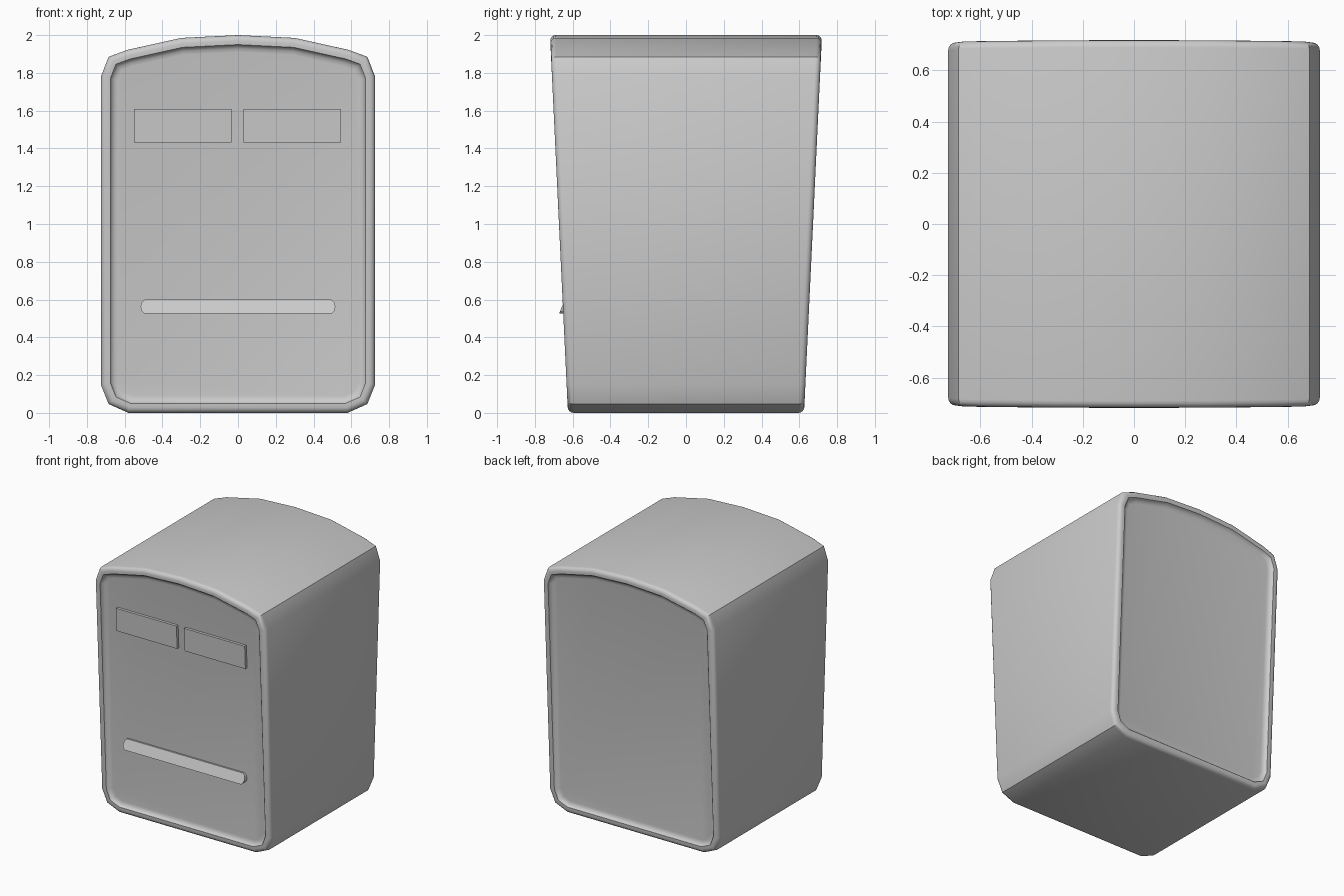
import bpy, bmesh
from math import sin, cos, pi
from mathutils import Vector

if "Cube" in bpy.data.objects:
    bpy.data.objects.remove(bpy.data.objects["Cube"])

# Right half of the front outline, bottom to top
HALF = [(0.58, 0.0), (0.685, 0.047), (0.726, 0.15), (0.726, 1.78),
        (0.685, 1.885), (0.585, 1.922), (0.30, 1.985)]
OUTLINE = [Vector(p) for p in
           HALF + [(0, 2.0)] + [(-x, z) for x, z in reversed(HALF)]]


def depth(z):
    """Half depth of the case, which widens towards the top."""
    return 0.625 + 0.0475 * z


def inset(points, d):
    """Offset a counter-clockwise outline inwards with mitred corners."""
    out = []
    n = len(points)
    for i, p in enumerate(points):
        a = (p - points[i - 1]).normalized()
        b = (points[(i + 1) % n] - p).normalized()
        na, nb = Vector((-a.y, a.x)), Vector((-b.y, b.x))
        out.append(p + (na + nb) * d / (1 + na.dot(nb)))
    return out


def loft(name, rings, smooth=True):
    """Skin equal-length rings of points and cap both ends."""
    bm = bmesh.new()
    loops = [[bm.verts.new(p) for p in ring] for ring in rings]
    n = len(loops[0])
    for a, b in zip(loops, loops[1:]):
        for i in range(n):
            j = (i + 1) % n
            bm.faces.new((a[i], a[j], b[j], b[i]))
    bm.faces.new(list(reversed(loops[0])))
    bm.faces.new(loops[-1])
    bmesh.ops.recalc_face_normals(bm, faces=bm.faces)
    me = bpy.data.meshes.new(name)
    bm.to_mesh(me)
    bm.free()
    ob = bpy.data.objects.new(name, me)
    bpy.context.collection.objects.link(ob)
    if smooth:
        bpy.ops.object.select_all(action='DESELECT')
        ob.select_set(True)
        bpy.context.view_layer.objects.active = ob
        bpy.ops.object.shade_smooth_by_angle(angle=pi / 6)
    return ob


# Case: rounded rim, then a concave step down to the recessed panel
R = 0.03
section = [(R * (1 - cos(k * pi / 8)), -R * (1 - sin(k * pi / 8))) for k in range(5)]
section += [(0.05, 0), (0.056, -0.012), (0.07, -0.022), (0.09, -0.025)]
front = [[(p.x, -depth(p.y) - dy, p.y) for p in inset(OUTLINE, d)]
         for d, dy in reversed(section)]
back = [[(x, -y, z) for x, y, z in ring] for ring in reversed(front)]
loft("case", front + back)


# Flat parts on the front panel
def panel_plate(name, outline, front_y, back_y):
    rings = [[(x, f(z), z) for x, z in outline] for f in (front_y, back_y)]
    return loft(name, rings, smooth=False)


# Two windows
for name, x0, x1 in (("left_window", -0.55, -0.035), ("right_window", 0.03, 0.545)):
    panel_plate(name, [(x0, 1.432), (x1, 1.432), (x1, 1.61), (x0, 1.61)],
                lambda z: -depth(z) + 0.004, lambda z: -depth(z) + 0.04)

# Handle lip, flaring outwards towards its lower edge
end = [(0.495, 0.525), (0.51, 0.54), (0.516, 0.5625), (0.51, 0.585), (0.495, 0.60)]
lip = end + [(-x, z) for x, z in reversed(end)]
panel_plate("handle_lip", lip,
            lambda z: -0.672 + 0.4 * (z - 0.525), lambda z: -0.61)
